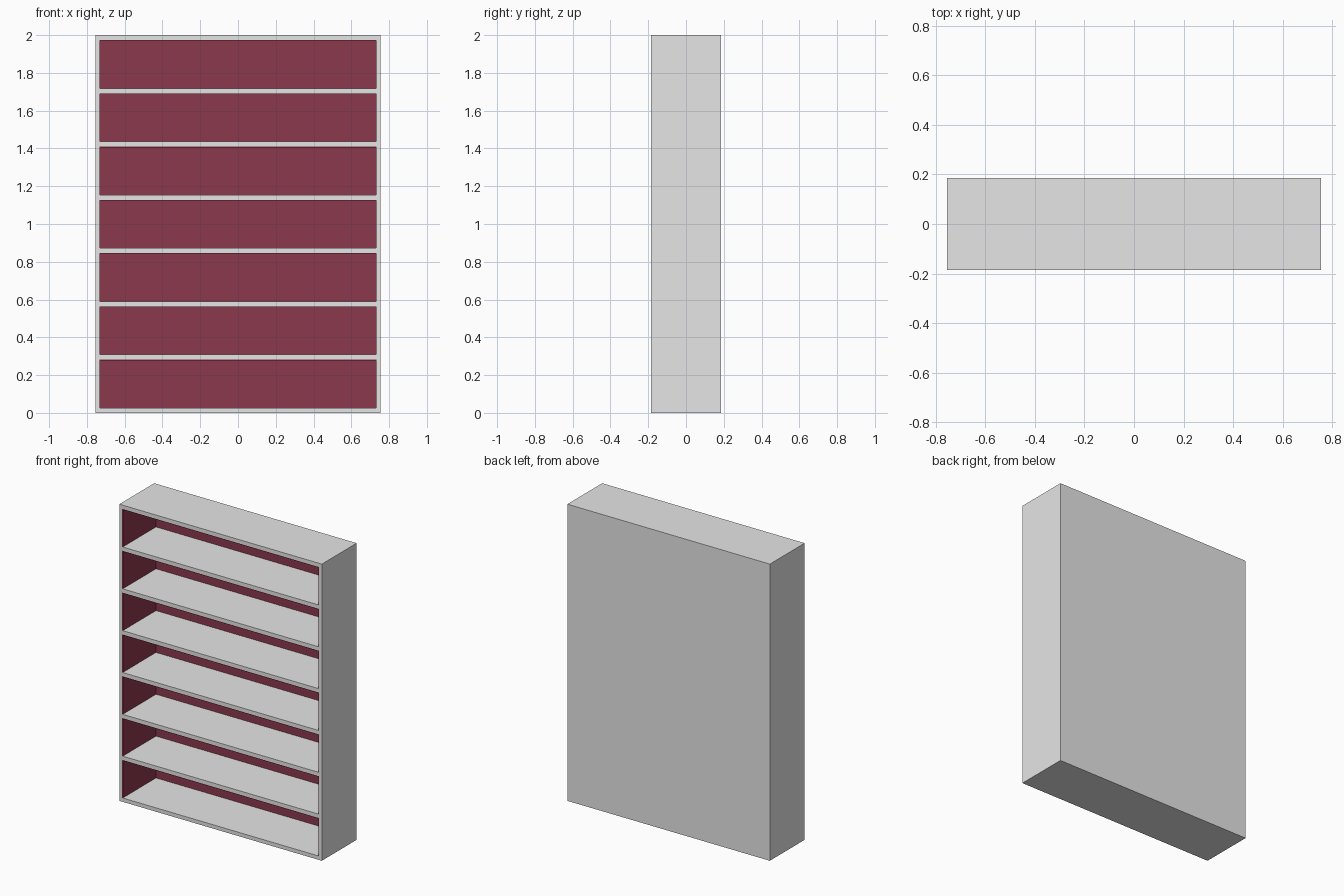
import bpy

if "Cube" in bpy.data.objects:
    bpy.data.objects.remove(bpy.data.objects["Cube"])

W, D, H = 1.51, 0.37, 2.0      # overall size
SIDE, SHELF, BACK = 0.021, 0.026, 0.012
LINING = 0.004                 # thin red lining plates
BAYS = 7


def material(name, rgb):
    m = bpy.data.materials.new(name)
    m.diffuse_color = (*rgb, 1)
    m.use_nodes = True
    m.node_tree.nodes["Principled BSDF"].inputs["Base Color"].default_value = m.diffuse_color
    return m


grey = material("light grey paint", (0.79, 0.79, 0.79))
red = material("wine red lining", (0.26, 0.040, 0.073))


def box(name, lo, hi, mat):
    """Box between two corners in one colour."""
    size = [b - a for a, b in zip(lo, hi)]
    bpy.ops.mesh.primitive_cube_add(size=1)
    ob = bpy.context.object
    ob.name = name
    for v in ob.data.vertices:
        v.co = [a + (c + 0.5) * s for a, c, s in zip(lo, v.co, size)]
    ob.data.update()
    ob.data.materials.append(mat)
    return ob


x, y = W / 2, D / 2
xi, yi = x - SIDE, y - BACK    # inside of the carcass

# side panels and back panel
box("left_side", (-x, -y, 0), (-xi, y, H), grey)
box("right_side", (xi, -y, 0), (x, y, H), grey)
box("back_panel", (-xi, yi, 0), (xi, y, H), grey)

# bottom board, shelves and top board, evenly spaced
pitch = (H - SHELF) / BAYS
for i in range(BAYS + 1):
    name = "bottom_board" if i == 0 else "top_board" if i == BAYS else f"shelf_{i}"
    box(name, (-xi, -y, i * pitch), (xi, yi, i * pitch + SHELF), grey)

# red lining of each bay: sides, back and ceiling
for i in range(BAYS):
    z0, z1 = i * pitch + SHELF, (i + 1) * pitch
    box(f"lining_left_{i}", (-xi, -y, z0), (-xi + LINING, yi, z1), red)
    box(f"lining_right_{i}", (xi - LINING, -y, z0), (xi, yi, z1), red)
    box(f"lining_back_{i}", (-xi + LINING, yi - LINING, z0), (xi - LINING, yi, z1), red)
    box(f"lining_ceiling_{i}", (-xi + LINING, -y, z1 - LINING),
        (xi - LINING, yi - LINING, z1), red)
